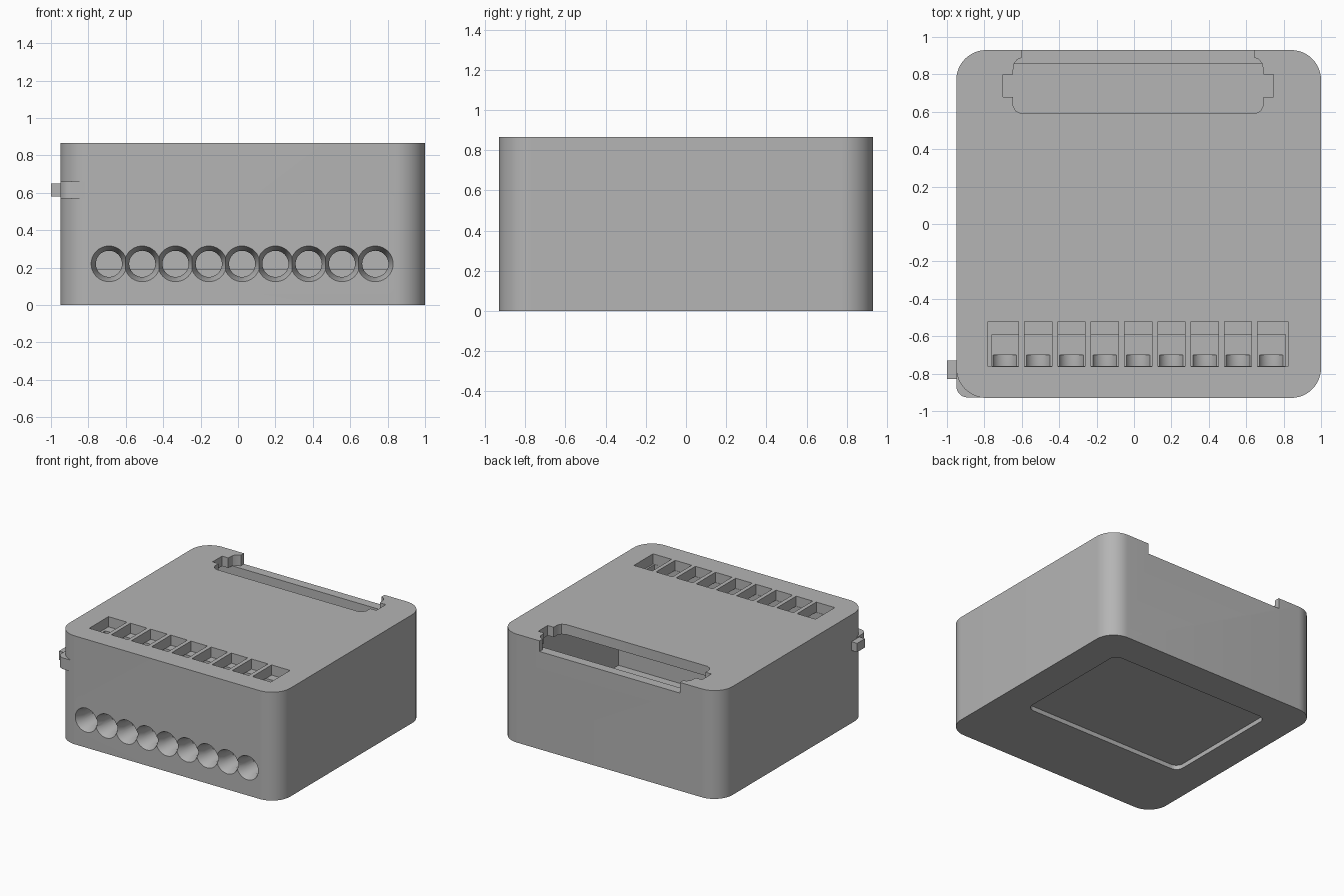
import bpy, bmesh, math

cube = bpy.data.objects.get("Cube")
if cube:
    bpy.data.objects.remove(cube)

grey = bpy.data.materials.new("plain grey")
grey.use_nodes = True
GREY = (0.46, 0.46, 0.46, 1)
grey.diffuse_color = GREY
grey.node_tree.nodes["Principled BSDF"].inputs["Base Color"].default_value = GREY


def prism(name, outline, z0, z1):
    """Extrude a counter-clockwise plan outline from z0 to z1."""
    bm = bmesh.new()
    base = bm.faces.new([bm.verts.new((x, y, z0)) for x, y in outline])
    top = bmesh.ops.extrude_face_region(bm, geom=[base])["geom"]
    bmesh.ops.translate(bm, vec=(0, 0, z1 - z0),
                        verts=[v for v in top if isinstance(v, bmesh.types.BMVert)])
    bmesh.ops.recalc_face_normals(bm, faces=bm.faces)
    mesh = bpy.data.meshes.new(name)
    bm.to_mesh(mesh)
    bm.free()
    mesh.materials.append(grey)
    obj = bpy.data.objects.new(name, mesh)
    bpy.context.collection.objects.link(obj)
    return obj


def rounded(x0, x1, y0, y1, r, steps=12):
    """Plan outline of a rectangle with round corners."""
    corners = [(x1 - r, y1 - r), (x0 + r, y1 - r), (x0 + r, y0 + r), (x1 - r, y0 + r)]
    points = []
    for i, (cx, cy) in enumerate(corners):
        for k in range(steps + 1):
            a = math.pi / 2 * (i + k / steps)
            points.append((cx + r * math.cos(a), cy + r * math.sin(a)))
    return points


def box(name, x0, x1, y0, y1, z0, z1):
    return prism(name, [(x0, y0), (x1, y0), (x1, y1), (x0, y1)], z0, z1)


def tapered_bore(name, x, z, r0, r1, y0, y1):
    bpy.ops.mesh.primitive_cone_add(vertices=40, radius1=r0, radius2=r1, depth=y1 - y0,
                                    location=(x, (y0 + y1) / 2, z),
                                    rotation=(-math.pi / 2, 0, 0))
    obj = bpy.context.object
    obj.name = name
    obj.data.materials.append(grey)
    return obj


def activate(obj):
    bpy.ops.object.select_all(action="DESELECT")
    bpy.context.view_layer.objects.active = obj
    obj.select_set(True)


def combine(target, tool, operation="DIFFERENCE"):
    activate(target)
    mod = target.modifiers.new("cut", "BOOLEAN")
    mod.operation = operation
    mod.solver = "EXACT"
    mod.object = tool
    bpy.ops.object.modifier_apply(modifier=mod.name)
    bpy.data.objects.remove(tool)


# Outer shell with the catch at the front corner
MID, TOP, CEILING = 0.022, 0.865, 0.785
housing = prism("housing", rounded(-0.95, 1, -0.93, 0.93, 0.16), 0, TOP)
combine(housing, prism("catch_base", rounded(-0.95, -0.7, -0.927, -0.7, 0.06), 0.57, 0.66), "UNION")
combine(housing, box("catch_nub", -1, -0.88, -0.83, -0.73, 0.58, 0.65), "UNION")

# Main compartment and the terminal chamber in front of it
combine(housing, box("compartment", -0.875, 0.925, -0.47, 0.855, 0.06, CEILING))
combine(housing, box("terminal_chamber", -0.76, 0.81, -0.76, -0.59, 0.19, CEILING))

# Shallow recess under the base
combine(housing, prism("base_recess", rounded(-0.69, 0.74, -0.33, 0.67, 0.06), -0.1, 0.035))

# Terminal slots on the top and wire holes in the front
PITCH = 0.178
for i in range(9):
    x = MID + (i - 4) * PITCH
    left = x - (0.09 if i == 0 else 0.073)
    right = x + (0.09 if i == 8 else 0.073)
    combine(housing, box("slot", left, right, -0.762, -0.52, CEILING - 0.001, 1))
    combine(housing, tapered_bore("countersink", x, 0.22, 0.099, 0.07, -0.94, -0.86))
    combine(housing, tapered_bore("wire_hole", x, 0.22, 0.07, 0.07, -0.88, -0.7))

# Connector opening at the back, mirrored about the middle
half = [(0.62, 1), (0.62, 0.89), (0.645, 0.88), (0.665, 0.855), (0.67, 0.8),
        (0.723, 0.8), (0.723, 0.68), (0.67, 0.68), (0.67, 0.635), (0.655, 0.605), (0.625, 0.59)]
outline = [(MID + x, y) for x, y in half] + [(MID - x, y) for x, y in reversed(half)]
combine(housing, prism("connector_opening", outline, CEILING - 0.005, 1))

activate(housing)
bpy.ops.object.shade_smooth_by_angle(angle=math.radians(30))
